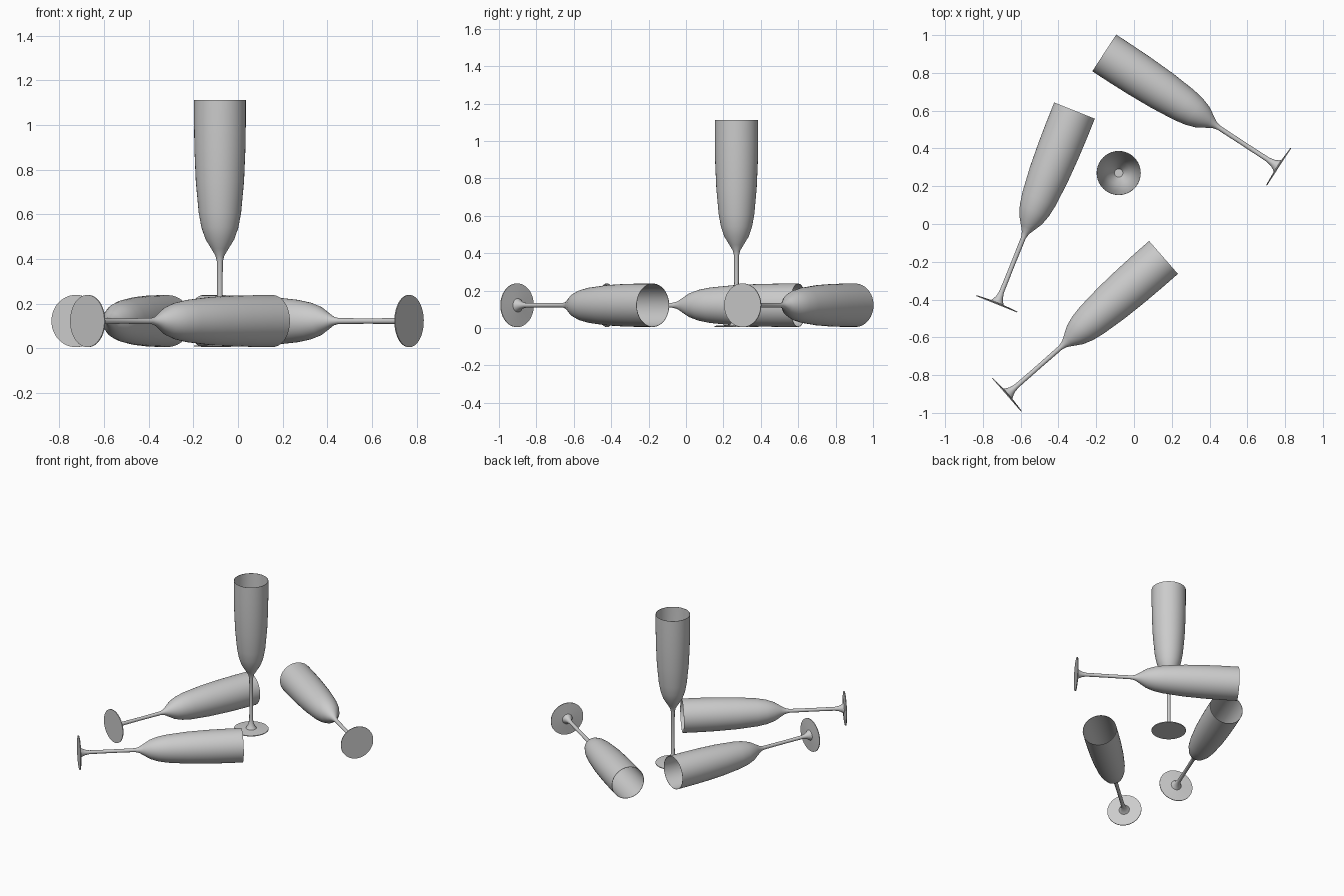
import bpy, bmesh, math
from mathutils import Vector, Matrix

if "Cube" in bpy.data.objects:
    bpy.data.objects.remove(bpy.data.objects["Cube"])

SEGS = 40

glass_mat = bpy.data.materials.new("pale grey glass")
glass_mat.diffuse_color = (0.6, 0.6, 0.6, 1)
glass_mat.use_nodes = True
glass_mat.node_tree.nodes["Principled BSDF"].inputs["Base Color"].default_value = glass_mat.diffuse_color

# (radius, height) outline: foot, flared stem, bowl outside, rim, bowl inside
PROFILE = [
    (0.0, 0.0), (0.117, 0.0), (0.117, 0.005), (0.036, 0.010),
    (0.028, 0.022), (0.019, 0.040), (0.013, 0.070), (0.012, 0.220), (0.013, 0.380),
    (0.020, 0.408), (0.038, 0.438), (0.065, 0.482), (0.083, 0.535), (0.095, 0.600),
    (0.108, 0.740), (0.114, 0.880), (0.116, 1.000), (0.116, 1.105),
    (0.114, 1.105), (0.114, 1.000), (0.112, 0.880), (0.106, 0.740), (0.093, 0.600),
    (0.080, 0.537), (0.062, 0.485), (0.036, 0.442), (0.022, 0.420), (0.0, 0.420),
]


def flute_mesh():
    """Spin the outline into one champagne flute."""
    bm = bmesh.new()
    verts = [bm.verts.new((r, 0, z)) for r, z in PROFILE]
    edges = [bm.edges.new(p) for p in zip(verts, verts[1:])]
    bmesh.ops.spin(bm, geom=verts + edges, cent=(0, 0, 0), axis=(0, 0, 1),
                   angle=2 * math.pi, steps=SEGS, use_merge=True)
    bmesh.ops.remove_doubles(bm, verts=bm.verts, dist=1e-5)
    bmesh.ops.recalc_face_normals(bm, faces=bm.faces)
    mesh = bpy.data.meshes.new("flute")
    bm.to_mesh(mesh)
    bm.free()
    mesh.materials.append(glass_mat)
    return mesh


def place(name, mesh, foot, direction):
    ob = bpy.data.objects.new(name, mesh)
    bpy.context.collection.objects.link(ob)
    turn = Vector((0, 0, 1)).rotation_difference(Vector(direction).normalized())
    ob.matrix_world = Matrix.Translation(foot) @ turn.to_matrix().to_4x4()
    return ob


mesh = flute_mesh()

# standing flute
first = place("standing_flute", mesh, (-0.081, 0.27, 0.007), (0, 0, 1))
bpy.context.view_layer.objects.active = first
first.select_set(True)
bpy.ops.object.shade_smooth_by_angle(angle=math.radians(35))

# three flutes lying on their sides: foot centre and rim centre in plan
LYING = {
    "lying_flute_back": ((0.768, 0.302), (-0.152, 0.902)),
    "lying_flute_left": ((-0.727, -0.425), (-0.317, 0.595)),
    "lying_flute_front": ((-0.675, -0.905), (0.155, -0.178)),
}
for name, (foot, rim) in LYING.items():
    place(name, mesh, (*foot, 0.122), (rim[0] - foot[0], rim[1] - foot[1], 0))
